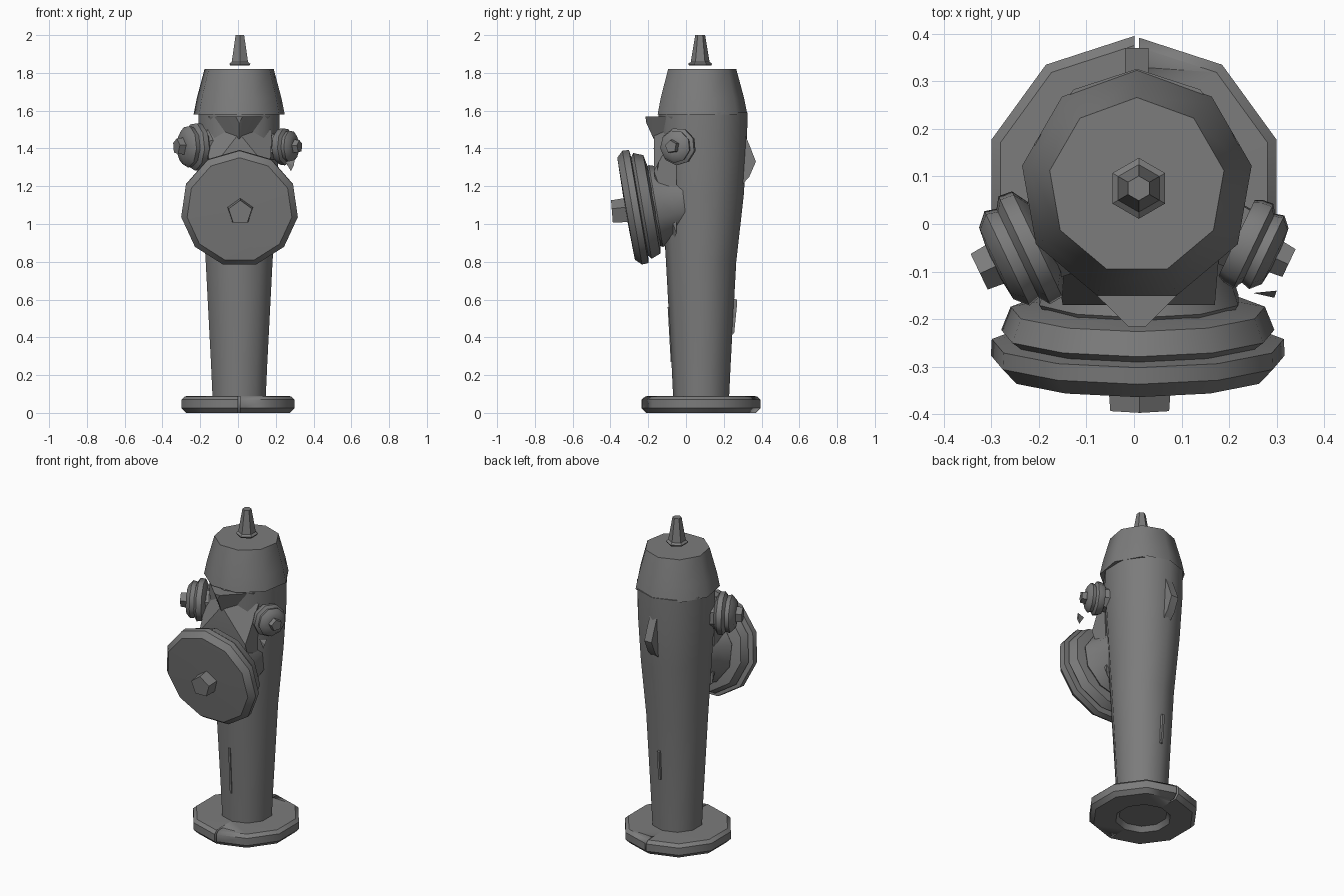
import bpy, bmesh, math
from mathutils import Vector

old = bpy.data.objects.get("Cube")
if old:
    bpy.data.objects.remove(old, do_unlink=True)

iron = bpy.data.materials.new("dark grey iron")
iron.use_nodes = True
GREY = (0.2, 0.2, 0.2, 1)
iron.diffuse_color = GREY
iron.node_tree.nodes["Principled BSDF"].inputs["Base Color"].default_value = GREY
AXIS_Y = 0.08


def finish(name, bm, angle=40):
    bmesh.ops.recalc_face_normals(bm, faces=bm.faces)
    mesh = bpy.data.meshes.new(name)
    bm.to_mesh(mesh)
    bm.free()
    mesh.materials.append(iron)
    ob = bpy.data.objects.new(name, mesh)
    bpy.context.collection.objects.link(ob)
    bpy.ops.object.select_all(action="DESELECT")
    ob.select_set(True)
    bpy.context.view_layer.objects.active = ob
    bpy.ops.object.shade_smooth_by_angle(angle=math.radians(angle))
    return ob


def lathe(name, profile, sides, loc, axis=(0, 0, 1), angle=40, reshape=None):
    """Turn (radius, height) rings about an axis and close both ends."""
    bm = bmesh.new()
    turn = Vector((0, 0, 1)).rotation_difference(Vector(axis))
    rings = []
    for r, h in profile:
        ring = []
        for i in range(sides):
            a = math.tau * i / sides + math.pi / 2
            p = Vector((r * math.cos(a), r * math.sin(a), h))
            if reshape:
                p = reshape(p)
            ring.append(bm.verts.new(turn @ p + Vector(loc)))
        rings.append(ring)
    for a, b in zip(rings, rings[1:]):
        for i in range(sides):
            j = (i + 1) % sides
            bm.faces.new((a[i], a[j], b[j], b[i]))
    bm.faces.new(rings[0])
    bm.faces.new(rings[-1])
    return finish(name, bm, angle)


def solid(name, points):
    """Convex solid around a few points."""
    bm = bmesh.new()
    for p in points:
        bm.verts.new(p)
    bmesh.ops.convex_hull(bm, input=bm.verts)
    return finish(name, bm, 20)


def fin(name, outline, x, width):
    """Thin upright fin from a (y, z) outline."""
    return solid(name, [(x + s * width / 2, y, z) for s in (-1, 1) for y, z in outline])


# Foot flange, hollowed beneath and split front and back
flange = lathe("foot_flange", [(0.14, 0.03), (0.16, 0.0), (0.29, 0.0), (0.315, 0.025),
                               (0.315, 0.07), (0.295, 0.088), (0.14, 0.09)],
               10, (0, AXIS_Y, 0))
for side in (-1, 1):
    bm = bmesh.new()
    bmesh.ops.create_cube(bm, size=1)
    for v in bm.verts:
        v.co = Vector((v.co.x * 0.01 + 0.006, v.co.y * 0.14 + AXIS_Y + side * 0.32,
                       v.co.z * 0.3))
    cutter = finish("split_cutter", bm)
    cutter.hide_render = True
    cutter.hide_set(True)
    cut = flange.modifiers.new("split", "BOOLEAN")
    cut.operation = "DIFFERENCE"
    cut.object = cutter


# Barrel, widening upward and leaning slightly to the back at the shoulder
def barrel_shape(p):
    lift = max(0.0, min(1.0, (p.z - 0.8) / 0.4))
    if p.y > 0:
        p.y += 0.02 * lift
    p.x += 0.006
    return p


lathe("barrel", [(0.148, 0.08), (0.156, 0.25), (0.186, 0.8), (0.208, 1.15), (0.222, 1.4),
                 (0.226, 1.59)], 10, (0, AXIS_Y, 0), angle=50, reshape=barrel_shape)

# Bonnet and the operating nut floating just above it
lathe("bonnet", [(0.2, 1.585), (0.245, 1.58), (0.228, 1.665), (0.186, 1.82)],
      9, (0.006, AXIS_Y, 0), angle=50)
lathe("operating_nut", [(0.058, 1.838), (0.064, 1.848), (0.05, 1.858), (0.026, 2.0)],
      6, (0.01, AXIS_Y - 0.005, 0), angle=25)

# Large front outlet with its cap tilted a little downward
front_axis = Vector((0, -0.985, -0.17))
lathe("front_neck", [(0.17, -0.2), (0.19, -0.06), (0.22, 0.03), (0.2, 0.06)],
      10, (0.01, -0.13, 1.1), front_axis)
lathe("front_cap", [(0.17, -0.04), (0.27, -0.02), (0.29, 0.03), (0.27, 0.045),
                    (0.31, 0.05), (0.312, 0.085), (0.28, 0.118), (0.08, 0.122)],
      11, (0.008, -0.2, 1.095), front_axis, angle=45)
lathe("front_cap_nut", [(0.072, 0.0), (0.065, 0.09), (0.03, 0.09)], 5,
      (0.012, -0.302, 1.068), (0, -1, -0.08), 25)

# Two small side outlets, the right one larger than the left
for side, size, name, y, out in ((-1, 1.0, "right", -0.06, 0.245), (1, 0.78, "left", -0.05, 0.262)):
    axis = Vector((side * 0.9, -0.43, 0)).normalized()
    centre = Vector((side * out, y, 1.41))
    lathe(name + "_outlet_neck", [(0.1 * size, -0.14), (0.085 * size, 0.0)], 8, centre, axis)
    lathe(name + "_outlet_cap",
          [(0.09, -0.065 * size), (0.125 * size, -0.045 * size), (0.128 * size, -0.015 * size),
           (0.105 * size, 0.0), (0.112 * size, 0.025 * size), (0.085 * size, 0.05 * size),
           (0.04 * size, 0.055 * size)], 9, centre, axis, angle=50)
    lathe(name + "_outlet_nut", [(0.05 * size, 0.03), (0.044 * size, 0.085 * size + 0.005)],
          5, centre, axis, 25)

# Pointed front lip under the bonnet
solid("front_lip", [(-0.012, -0.215, 1.57), (0.025, -0.215, 1.57), (0.005, -0.21, 1.535),
                    (-0.16, -0.07, 1.57), (0.17, -0.07, 1.57), (0.005, -0.13, 1.36)])

# Chest between barrel and front outlet
solid("front_chest", [(-0.17, -0.05, 1.5), (0.18, -0.05, 1.5), (-0.15, -0.17, 1.28),
                      (0.17, -0.17, 1.28), (-0.15, -0.05, 0.95), (0.16, -0.05, 0.95),
                      (0.006, -0.1, 0.82), (0.006, -0.17, 1.48)])

# Back ridge, small rear bracket and front seam
fin("back_ridge", [(0.3, 1.5), (0.335, 1.42), (0.37, 1.33), (0.335, 1.25), (0.29, 1.2)], 0.006, 0.05)
fin("rear_bracket", [(0.22, 0.61), (0.27, 0.6), (0.27, 0.57), (0.255, 0.42), (0.22, 0.42)], 0.006, 0.014)
fin("front_seam", [(-0.06, 0.27), (-0.081, 0.27), (-0.097, 0.56), (-0.07, 0.56)], 0.006, 0.012)

# Loose chain scrap beside the left outlet
solid("chain_scrap", [(0.25, -0.145, 1.33), (0.3, -0.14, 1.34), (0.295, -0.155, 1.31),
                      (0.28, -0.15, 1.28)])
